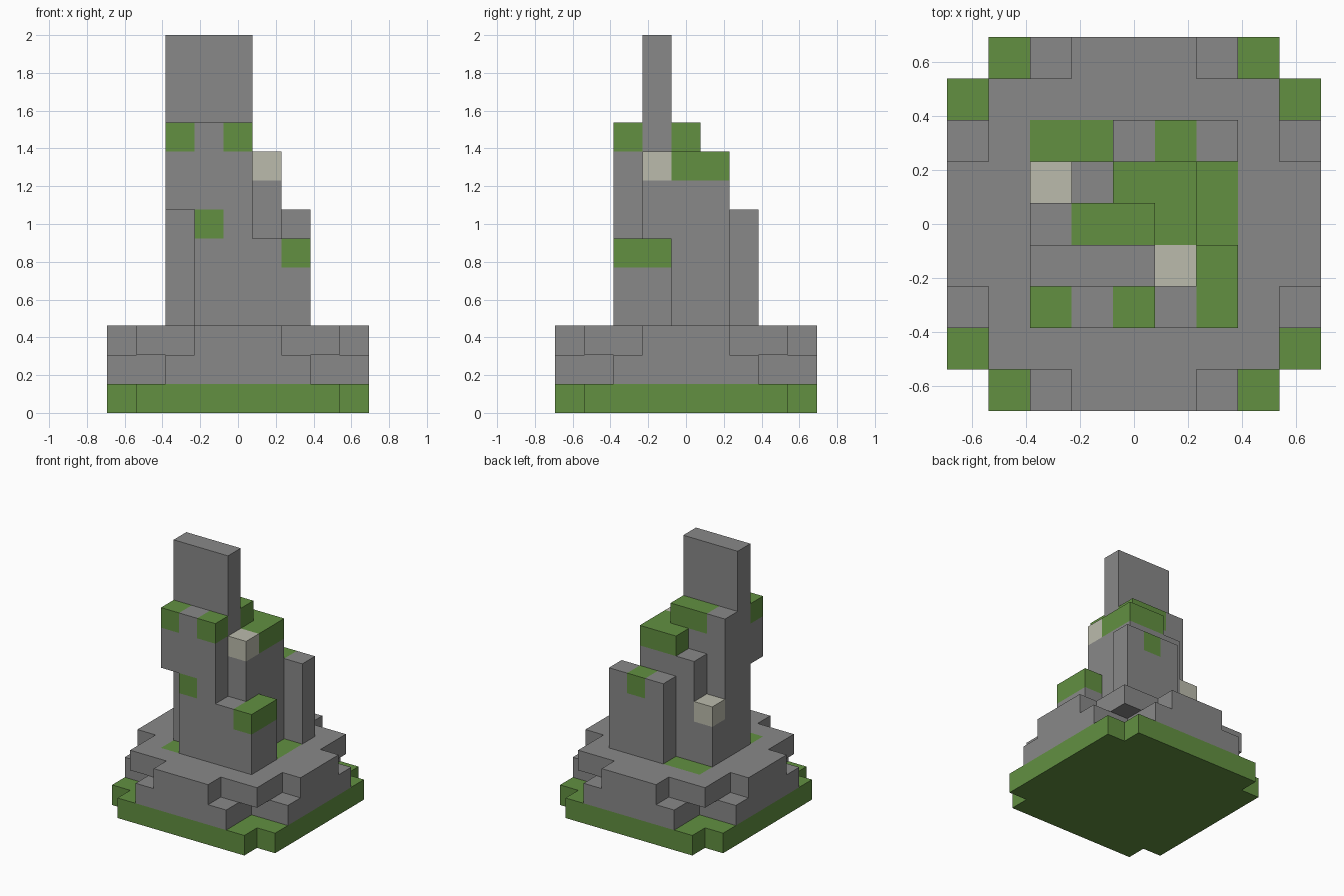
import bpy
import bmesh
from mathutils import Vector

cube = bpy.data.objects.get("Cube")
if cube:
    bpy.data.objects.remove(cube, do_unlink=True)

UNIT = 2 / 13          # edge of one block
GREY, GREEN, BEIGE = range(3)


def material(name, rgb):
    mat = bpy.data.materials.new(name)
    mat.use_nodes = True
    mat.diffuse_color = (*rgb, 1)
    mat.node_tree.nodes["Principled BSDF"].inputs["Base Color"].default_value = (*rgb, 1)
    return mat


MATERIALS = [
    material("stone grey", (0.25, 0.25, 0.25)),
    material("moss green", (0.122, 0.279, 0.053)),
    material("pale stone", (0.497, 0.497, 0.413)),
]

# Every block: grid cell (from the centre in x and y) -> (part, colour)
blocks = {}


def fill(part, xs, ys, zs, colour=GREY):
    for x in range(xs[0], xs[1] + 1):
        for y in range(ys[0], ys[1] + 1):
            for z in range(zs[0], zs[1] + 1):
                blocks[x, y, z] = (part, colour)


def tier(part, layer, half_widths, colour=GREY):
    """Symmetric stepped slab; half_widths run from the middle row outwards."""
    for y in range(-4, 5):
        w = half_widths[abs(y)]
        fill(part, (-w, w), (y, y), (layer, layer), colour)


def paint(colour, *cells):
    for cell in cells:
        blocks[cell] = (blocks[cell][0], colour)


# Stepped foundation
tier("mossy_base", 0, [4, 4, 4, 4, 3], GREEN)
tier("lower_tier", 1, [4, 4, 4, 2, 2])
tier("upper_tier", 2, [4, 4, 3, 3, 1])
paint(GREEN, (-2, -2, 2), (-2, 2, 2), (-1, 2, 2), (2, 0, 2), (2, 1, 2))

# Tall slab in the middle of the tower
fill("tall_slab", (-2, 0), (-1, -1), (3, 12))

# Front wall, with an overhanging corner
fill("front_wall", (-1, 0), (-2, -2), (3, 9))
fill("front_wall", (-2, -2), (-2, -2), (7, 9))
paint(GREEN, (-2, -2, 9), (0, -2, 9), (-1, -2, 6))

# Low corner buttress with a moss cap
fill("corner_buttress", (1, 2), (-2, -2), (3, 5))
fill("corner_buttress", (2, 2), (-1, -1), (3, 5))
paint(GREEN, (2, -2, 5), (2, -1, 5))

# Side pillar with a pale top block
fill("side_pillar", (1, 1), (-1, -1), (3, 8))
paint(BEIGE, (1, -1, 8))

# Tower core behind the slab
fill("tower_core", (-2, 0), (0, 0), (3, 9))
fill("tower_core", (1, 1), (0, 0), (3, 8))
fill("tower_core", (0, 1), (1, 1), (3, 8))
paint(GREEN, (-1, 0, 9), (0, 0, 9), (1, 0, 8), (0, 1, 8), (1, 1, 8))

# Descending steps at the back
fill("back_steps", (-1, -1), (1, 1), (3, 7))
fill("back_steps", (-2, -2), (1, 1), (3, 5))
paint(BEIGE, (-2, 1, 5))

# Back wall
fill("back_wall", (0, 2), (2, 2), (3, 6))
paint(GREEN, (1, 2, 6))


def build(part):
    """Skin the exposed sides of one part's blocks."""
    bm = bmesh.new()
    verts = {}

    def vert(corner):
        key = tuple(round(c * 2) for c in corner)
        if key not in verts:
            verts[key] = bm.verts.new(corner * UNIT)
        return verts[key]

    for cell, (owner, colour) in blocks.items():
        if owner != part:
            continue
        centre = Vector(cell) + Vector((0, 0, 0.5))
        for axis in range(3):
            for sign in (-1, 1):
                n = Vector((0, 0, 0))
                n[axis] = sign
                if tuple(int(c + d) for c, d in zip(cell, n)) in blocks:
                    continue
                u = Vector((0, 0, 0))
                u[(axis + 1) % 3] = 0.5
                v = n.cross(u)
                mid = centre + n / 2
                face = bm.faces.new([vert(mid + a * u + b * v)
                                     for a, b in ((-1, -1), (1, -1), (1, 1), (-1, 1))])
                face.material_index = colour
    mesh = bpy.data.meshes.new(part)
    bm.to_mesh(mesh)
    bm.free()
    for mat in MATERIALS:
        mesh.materials.append(mat)
    bpy.context.collection.objects.link(bpy.data.objects.new(part, mesh))


for name in dict.fromkeys(owner for owner, _ in blocks.values()):
    build(name)
